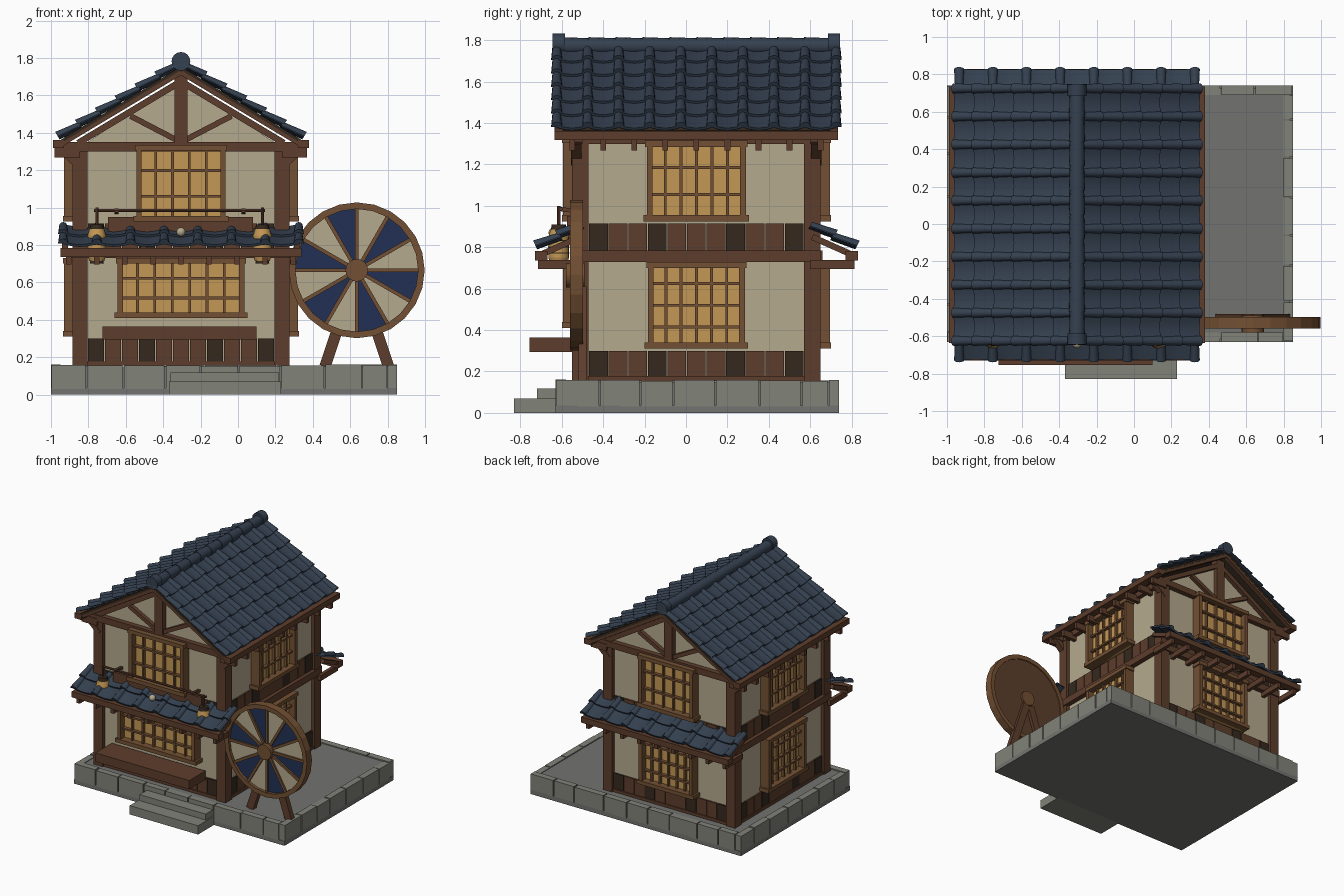
import bpy, bmesh, math, random
from mathutils import Vector as V, Matrix

if "Cube" in bpy.data.objects:
    bpy.data.objects.remove(bpy.data.objects["Cube"])

random.seed(4)
COL = {"wood": (.11, .047, .025), "trim": (.17, .08, .033), "dark": (.035, .022, .013),
       "cream": (.46, .40, .27), "paper": (.55, .31, .09), "stone": (.22, .225, .19),
       "floor": (.17, .175, .16), "tile": (.035, .052, .08), "blue": (.015, .03, .09)}
MATS, PARTS = {}, {}
for k, c in COL.items():
    MATS[k] = bpy.data.materials.new(k)
    MATS[k].diffuse_color = (*c, 1)
I = Matrix.Identity(4)


def part(name, mat):
    return PARTS.setdefault(name, (bmesh.new(), mat))[0]


def box(bm, x0, x1, y0, y1, z0, z1, M=I):
    T = Matrix.Translation(((x0 + x1) / 2, (y0 + y1) / 2, (z0 + z1) / 2))
    bmesh.ops.create_cube(bm, size=1, matrix=M @ T @ Matrix.Diagonal((x1 - x0, y1 - y0, z1 - z0, 1)))


def beam(bm, p, q, w, h, M=I):
    p, q = V(p), V(q)
    d = (q - p).normalized()
    s = d.cross(V((0, 0, 1)) if abs(d.z) < .99 else V((1, 0, 0))).normalized()
    u = s.cross(d)
    R = Matrix((s * w, d * (q - p).length, u * h)).transposed().to_4x4()
    bmesh.ops.create_cube(bm, size=1, matrix=M @ Matrix.Translation((p + q) / 2) @ R)


def cyl(bm, p, q, r1, r2, n=16):
    p, q = V(p), V(q)
    T = Matrix.Translation((p + q) / 2) @ (q - p).to_track_quat('Z', 'Y').to_matrix().to_4x4()
    bmesh.ops.create_cone(bm, cap_ends=True, segments=n, radius1=r1, radius2=r2,
                          depth=(q - p).length, matrix=T)


def loft(bm, a, b):
    A, B = [bm.verts.new(v) for v in a], [bm.verts.new(v) for v in b]
    n = len(A)
    for i in range(n):
        bm.faces.new((A[i], A[(i + 1) % n], B[(i + 1) % n], B[i]))
    bm.faces.new(A[::-1])
    bm.faces.new(B)


def prism(bm, pts, y0, y1, M=I):
    loft(bm, [M @ V((x, y0, z)) for x, z in pts], [M @ V((x, y1, z)) for x, z in pts])


def tiles(bm, O, U, D, half, length, cols, rows, M=I):
    """Overlapping rows of sagging pans with rounded caps; U across, D down the slope."""
    O, U, D = V(O), V(U), V(D).normalized()
    N = U.cross(D)
    N = N if N.z > 0 else -N
    P = lambda u, v, h: M @ (O + U * u + D * v + N * h)
    w = 2 * half / cols
    for r in range(rows):
        v0, v1 = r * length / rows, (r + 1) * length / rows + .012
        for i in range(cols + 1):
            u0 = -half + i * w
            rings = []
            for v, lift, rad in ((v0, 0, .021), (v1, .014, .027)):
                rings.append([P(u0 + rad * math.cos(t * math.pi / 6), v, lift + .01 + rad * math.sin(t * math.pi / 6))
                              for t in range(7)])
            loft(bm, *rings)
            if i == cols:
                continue
            rings = []
            for v, lift in ((v0, 0), (v1, .014)):
                sec = [(u0 + w * s / 6, lift + .02 - .016 * math.sin(math.pi * s / 6)) for s in range(7)]
                rings.append([P(u, v, h) for u, h in sec] + [P(u, v, h - .014) for u, h in sec[::-1]])
            loft(bm, *rings)


# stone base: slab, floor, edge blocks, steps
stone = part("stone_blocks", "stone")
box(part("base_slab", "floor"), -1, .85, -.63, .74, 0, .035)
box(part("base_floor", "floor"), -.985, .835, -.615, .725, .03, .15)
for a in range(4):
    M = Matrix.Translation((-.075, .055, 0)) @ Matrix.Rotation(a * math.pi / 2, 4, 'Z')
    hw, hd = (.925, .685) if a % 2 == 0 else (.685, .925)
    n = 9 if a % 2 == 0 else 7
    cut = [-hw] + [-hw + 2 * hw * (i + random.uniform(-.15, .15)) / n for i in range(1, n)] + [hw - .05]
    for x0, x1 in zip(cut, cut[1:]):
        box(stone, x0 + .004, x1 - .004, -hd, -hd + .05, .03, .157 + random.uniform(-.004, .004), M)
box(part("lower_step", "stone"), -.37, .23, -.83, -.62, 0, .07)
box(part("upper_step", "stone"), -.36, .22, -.72, -.62, .07, .118)

# walls and the four timber-framed sides
C = Matrix.Translation((-.305, .05, 0))
box(part("plaster_walls", "cream"), -.55, .55, -.57, .57, .155, 1.34, C)
wood, trim = part("timber_frame", "wood"), part("window_frames", "trim")


def window(M, d, w, z0, z1, cols, rows):
    box(part("window_paper", "paper"), -w, w, -d - .025, -d + .02, z0, z1, M)
    for s in (-1, 1):
        box(trim, s * w - .014, s * w + .014, -d - .075, -d, z0, z1, M)
    for z, e in ((z0, .03), (z1 - .03, .022)):
        box(trim, -w - e, w + e, -d - .08, -d, z, z + .03, M)
    for i in range(1, cols):
        x = -w + 2 * w * i / cols
        box(trim, x - .007, x + .007, -d - .045, -d, z0, z1, M)
    for i in range(1, rows):
        z = z0 + (z1 - z0) * i / rows
        box(trim, -w, w, -d - .05, -d, z - .007, z + .007, M)


for a in range(4):
    M = C @ Matrix.Rotation(a * math.pi / 2, 4, 'Z')
    gable = a % 2 == 0
    hw, d = (.54, .57) if gable else (.56, .55)
    box(wood, -hw - .04, -hw + .04, -d - .03, -d + .05, .155, 1.34, M)          # corner post
    for z0, z1, e in ((.155, .178, .02), (.73, .785, .04), (1.3, 1.345, .035)):  # sill, mid, top beams
        box(wood, -hw - .04, hw + .04, -d - e, -d + .03, z0, z1, M)
    for z0, z1 in ((.17, .3), (.785, .915)):                                    # wainscot boards
        b = (2 * hw - .08) / 11
        for i in range(11):
            x = -hw + .04 + i * b
            k = "dark" if i in (0, 3, 7, 10) else "wood"
            box(part("wainscot_" + k, k), x + .002, x + b - .002, -d - .012, -d, z0, z1, M)
    if a == 0:
        window(M, d, .325, .41, .73, 7, 3)
    else:
        window(M, d, .22, .31, .73, 6, 4)
    window(M, d, .225, .925, 1.335 if gable else 1.315, 5 if gable else 6, 3)

    if gable:
        # pent roof with joists and outer beam
        for i in range(9):
            x = -.6 + i * .15
            box(wood, x - .014, x + .014, -.765, -.55, .695, .738, M)
        box(wood, -.645, .645, -.78, -.72, .737, .783, M)
        for x in (-.62, -.2, .2, .62):
            beam(wood, (x, -.56, .85), (x, -.75, .765), .03, .03, M)
        tiles(part("pent_roof_tiles", "tile"), (0, -.545, .895), (1, 0, 0), (0, -.215, -.105), .63, .235, 7, 2, M)
        # gable triangle and truss
        prism(part("gable_plaster", "cream"), [(-.53, 1.33), (.53, 1.33), (0, 1.68)], -.57, -.53, M)
        box(wood, -.66, .66, -.61, -.55, 1.3, 1.35, M)
        box(wood, -.035, .035, -.61, -.54, 1.34, 1.71, M)
        for s in (-1, 1):
            beam(wood, (s * .55, -.575, 1.345), (0, -.575, 1.675), .06, .035, M)
            beam(wood, (s * .02, -.575, 1.36), (s * .27, -.575, 1.49), .05, .03, M)
            beam(wood, (s * .53, -.58, 1.21), (s * .65, -.58, 1.32), .05, .04, M)
            beam(wood, (s * .655, -.665, 1.335), (0, -.665, 1.728), .035, .035, M)
    else:
        # eave joists and purlin
        for i in range(9):
            y = -.6 + i * .15
            box(wood, y - .014, y + .014, -.675, -.54, 1.268, 1.322, M)
        box(wood, -.685, .685, -.685, -.625, 1.318, 1.362, M)
        # roof slope
        tiles(part("main_roof_tiles", "tile"), (0, 0, 1.755), (1, 0, 0), (0, -.645, -.393), .675, .745, 9, 6, M)
        beam(part("roof_deck", "dark"), (0, -.005, 1.742), (0, -.635, 1.358), 1.37, .016, M)

# ridge: short overlapping rounds and larger end caps
ridge = part("ridge_tiles", "tile")
for i in range(10):
    y = -.6 + i * .13
    cyl(ridge, (-.305, y, 1.772), (-.305, y + .137, 1.772), .043, .038)
for y in (-.645, .685):
    cyl(ridge, (-.305, y, 1.782), (-.305, y + .06, 1.782), .05, .05)

# bench, sign board, lantern rail and lanterns
box(part("front_bench", "wood"), -.725, .1, -.755, -.55, .295, .365)
box(part("balcony_board", "wood"), -.695, .08, -.575, -.53, .84, .95)
rail = part("lantern_rail", "wood")
cyl(rail, (-.77, -.605, .985), (.145, -.605, .985), .009, .009, 8)
for x in (-.65, .03):
    beam(rail, (x, -.53, .975), (x, -.61, .985), .02, .02)
for x in (-.755, .13):
    cyl(rail, (x, -.615, .9), (x, -.615, 1.0), .008, .008, 8)
    paper, cap = part("lanterns", "paper"), part("lantern_caps", "dark")
    for z0, z1, r0, r1 in ((.715, .75, .04, .05), (.75, .85, .05, .05), (.85, .885, .05, .04)):
        cyl(paper, (x, -.615, z0), (x, -.615, z1), r0, r1)
    for z0, z1 in ((.7, .717), (.883, .91)):
        cyl(cap, (x, -.615, z0), (x, -.615, z1), .038, .034)
    for z in (.77, .8, .83):
        cyl(cap, (x, -.615, z), (x, -.615, z + .004), .052, .052)
bmesh.ops.create_icosphere(part("roof_ornament", "cream"), subdivisions=2, radius=.025,
                           matrix=Matrix.Translation((-.305, -.64, .87)))

# wheel: back disc, coloured wedges, spokes, rim, hub, legs
W = Matrix.Translation((.635, 0, .665))
pol = lambda r, deg: (r * math.cos(math.radians(deg)), r * math.sin(math.radians(deg)))
cyl(part("wheel_back", "wood"), (.635, -.505, .665), (.635, -.525, .665), .35, .35, 24)
for i in range(12):
    a = i * 30
    k = "blue" if i % 2 else "cream"
    prism(part("wheel_panels_" + k, k), [pol(.04, a), pol(.335, a), pol(.335, a + 15), pol(.335, a + 30),
                                         pol(.04, a + 30)], -.537, -.52, W)
    x0, z0 = pol(.03, a)
    x1, z1 = pol(.34, a)
    beam(part("wheel_spokes", "trim"), (x0, -.54, z0), (x1, -.54, z1), .02, .02, W)
for i in range(24):
    a = i * 15
    prism(part("wheel_rim", "trim"), [pol(.328, a), pol(.363, a), pol(.363, a + 15), pol(.328, a + 15)],
          -.56, -.497, W)
cyl(part("wheel_hub", "trim"), (.635, -.49, .665), (.635, -.58, .665), .06, .06, 20)
for s in (-1, 1):
    beam(part("wheel_legs", "wood"), (.635 + s * .17, -.5, .15), (.635 + s * .02, -.5, .6), .04, .06)

# turn the parts into objects
SMOOTH = ("tiles", "lantern", "hub", "ornament")
for name, (bm, mat) in PARTS.items():
    bmesh.ops.recalc_face_normals(bm, faces=bm.faces)
    me = bpy.data.meshes.new(name)
    bm.to_mesh(me)
    bm.free()
    me.materials.append(MATS[mat])
    ob = bpy.data.objects.new(name, me)
    bpy.context.collection.objects.link(ob)
    if any(s in name for s in SMOOTH):
        bpy.ops.object.select_all(action='DESELECT')
        ob.select_set(True)
        bpy.context.view_layer.objects.active = ob
        bpy.ops.object.shade_smooth_by_angle(angle=math.radians(40))

for m in bpy.data.materials:
    if m.users and not m.is_grease_pencil:
        m.use_nodes = True
        m.node_tree.nodes["Principled BSDF"].inputs["Base Color"].default_value = m.diffuse_color
